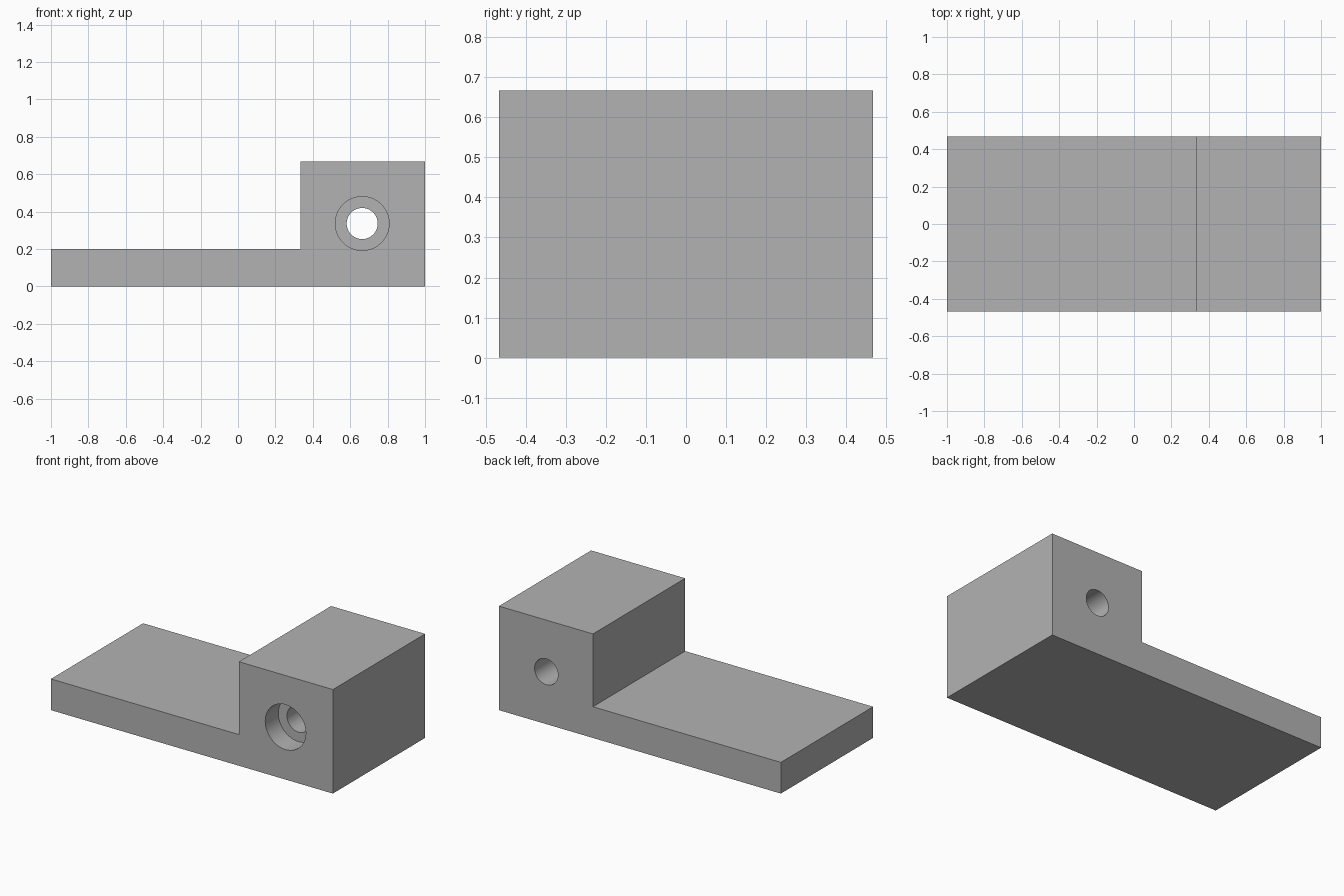
import bpy
import bmesh
import math

cube = bpy.data.objects.get("Cube")
if cube:
    bpy.data.objects.remove(cube, do_unlink=True)

HALF_DEPTH = 0.467
HOLE_X, HOLE_Z = 0.664, 0.336

# Plain grey finish
grey = bpy.data.materials.new("grey")
grey.use_nodes = True
colour = (0.45, 0.45, 0.45, 1)
grey.diffuse_color = colour
grey.node_tree.nodes["Principled BSDF"].inputs["Base Color"].default_value = colour


def extrude_profile(name, profile, y0, y1):
    """Extrude an x-z outline from y0 back to y1."""
    bm = bmesh.new()
    face = bm.faces.new([bm.verts.new((x, y0, z)) for x, z in profile])
    result = bmesh.ops.extrude_face_region(bm, geom=[face])
    moved = [v for v in result["geom"] if isinstance(v, bmesh.types.BMVert)]
    bmesh.ops.translate(bm, verts=moved, vec=(0, y1 - y0, 0))
    bmesh.ops.recalc_face_normals(bm, faces=bm.faces)
    mesh = bpy.data.meshes.new(name)
    bm.to_mesh(mesh)
    bm.free()
    mesh.materials.append(grey)
    obj = bpy.data.objects.new(name, mesh)
    bpy.context.collection.objects.link(obj)
    return obj


def circle(radius, sides=64):
    angles = [2 * math.pi * i / sides for i in range(sides)]
    return [(HOLE_X + radius * math.cos(a), HOLE_Z + radius * math.sin(a))
            for a in angles]


# L-shaped body: thin plate with a raised block at one end
outline = [(-1, 0), (1, 0), (1, 0.667), (0.333, 0.667), (0.333, 0.2), (-1, 0.2)]
bracket = extrude_profile("bracket", outline, -HALF_DEPTH, HALF_DEPTH)

# Through hole and wider front counterbore
cutters = [
    extrude_profile("through_hole_cutter", circle(0.083), -0.6, 0.6),
    extrude_profile("counterbore_cutter", circle(0.144), -0.6, -HALF_DEPTH + 0.133),
]
bpy.context.view_layer.objects.active = bracket
bracket.select_set(True)
for cutter in cutters:
    cut = bracket.modifiers.new(cutter.name, "BOOLEAN")
    cut.operation = "DIFFERENCE"
    cut.solver = "EXACT"
    cut.object = cutter
    bpy.ops.object.modifier_apply(modifier=cut.name)
for cutter in cutters:
    bpy.data.objects.remove(cutter, do_unlink=True)

# Smooth bore walls, crisp edges
bpy.ops.object.shade_smooth_by_angle(angle=math.radians(30))
